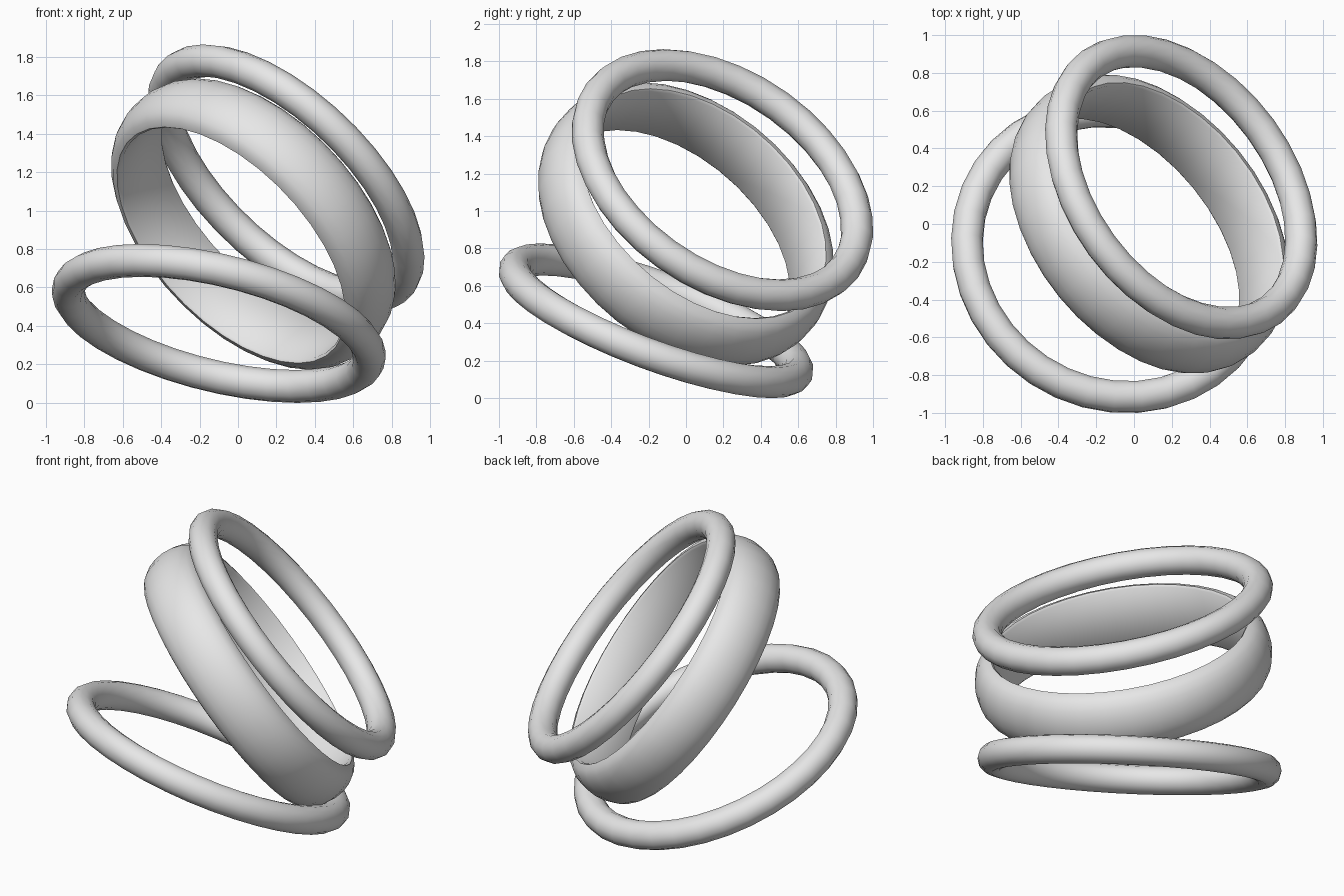
import bpy, bmesh, math
from mathutils import Vector

if "Cube" in bpy.data.objects:
    bpy.data.objects.remove(bpy.data.objects["Cube"])

grey = bpy.data.materials.new("light_grey")
grey.diffuse_color = (0.8, 0.8, 0.8, 1)
grey.use_nodes = True
grey.node_tree.nodes["Principled BSDF"].inputs["Base Color"].default_value = grey.diffuse_color


def ring(name, profile, center, normal, segments=36):
    """Sweep a closed (radius, height) profile around an axis."""
    bm = bmesh.new()
    loops = []
    for i in range(segments):
        a = 2 * math.pi * i / segments
        loops.append([bm.verts.new((r * math.cos(a), r * math.sin(a), h)) for r, h in profile])
    n = len(profile)
    for i in range(segments):
        p, q = loops[i], loops[(i + 1) % segments]
        for j in range(n):
            k = (j + 1) % n
            bm.faces.new((p[j], q[j], q[k], p[k]))
    bmesh.ops.recalc_face_normals(bm, faces=bm.faces)
    mesh = bpy.data.meshes.new(name)
    bm.to_mesh(mesh)
    bm.free()
    mesh.materials.append(grey)
    ob = bpy.data.objects.new(name, mesh)
    bpy.context.collection.objects.link(ob)
    ob.location = center
    ob.rotation_mode = 'QUATERNION'
    ob.rotation_quaternion = Vector(normal).normalized().to_track_quat('Z', 'Y')
    bpy.ops.object.select_all(action='DESELECT')
    ob.select_set(True)
    bpy.context.view_layer.objects.active = ob
    bpy.ops.object.shade_smooth_by_angle(angle=math.radians(50))
    return ob


def round_profile(major, minor, sides=12):
    return [(major + minor * math.cos(2 * math.pi * j / sides),
             minor * math.sin(2 * math.pi * j / sides)) for j in range(sides)]


def domed_profile(inner, depth, half_width, steps=10):
    """Flat inside with softened lips, elliptical outside."""
    arc = [(inner + 0.012 + (depth - 0.012) * math.sin(math.pi * j / steps),
            -half_width * math.cos(math.pi * j / steps)) for j in range(steps + 1)]
    return arc + [(inner, half_width - 0.012), (inner, -half_width + 0.012)]


# Two thin round rings
ring("lower_thin_ring", round_profile(0.805, 0.086), (-0.10, -0.16, 0.413), (0.2245, 0.34, 0.913))
ring("upper_thin_ring", round_profile(0.807, 0.086), (0.25, 0.195, 1.165), (0.616, 0.45, 0.6466))
# Wide domed band between them
ring("wide_band", domed_profile(0.75, 0.127, 0.185), (0.08, 0.0, 0.93), (0.625, 0.51, 0.591))
